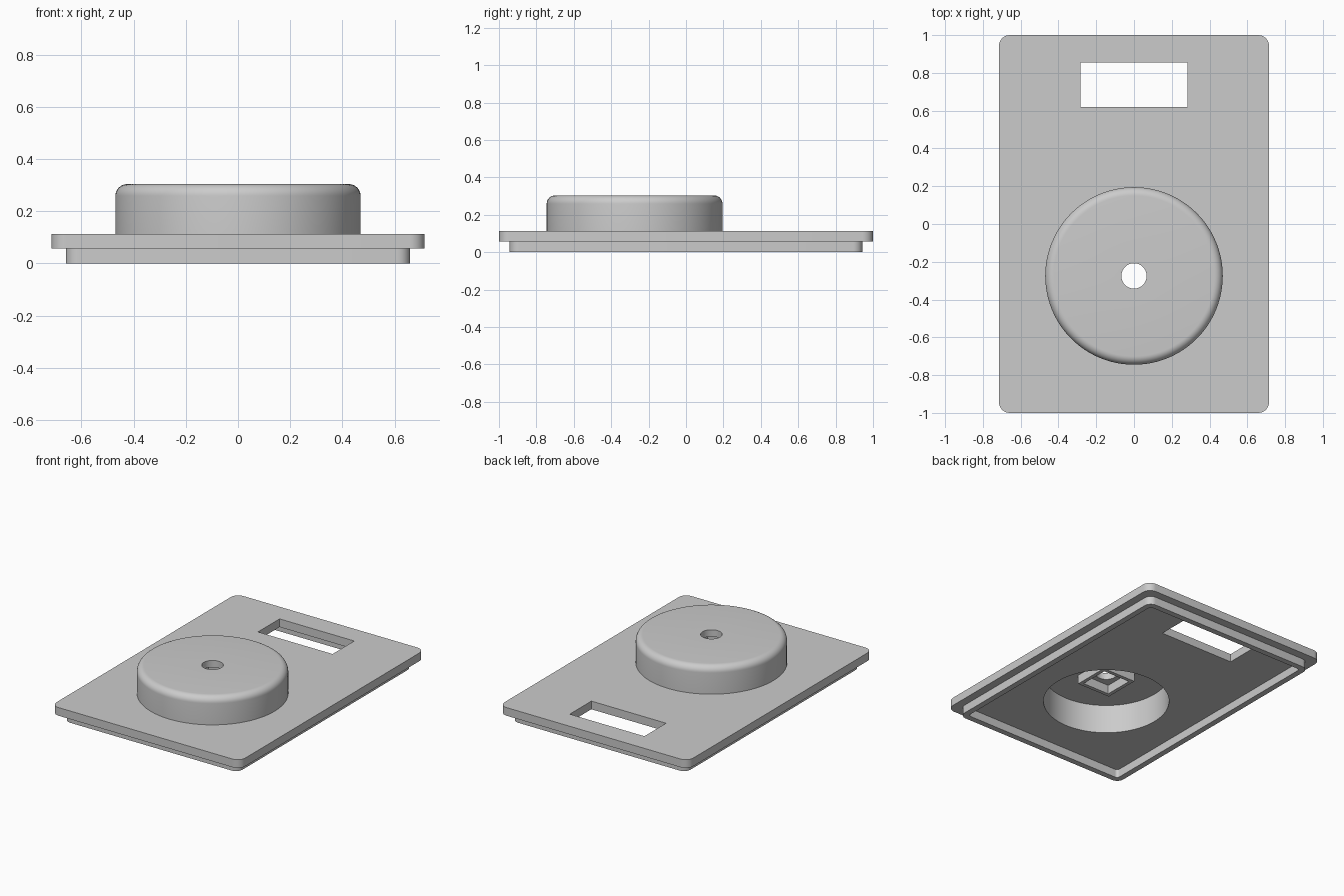
import bpy, bmesh
from math import sin, cos, pi, radians
from mathutils import Vector

cube = bpy.data.objects.get("Cube")
if cube:
    bpy.data.objects.remove(cube, do_unlink=True)

# One grey material for every part
grey = bpy.data.materials.new("plain grey")
grey.use_nodes = True
colour = (0.6, 0.6, 0.6, 1)
grey.diffuse_color = colour
grey.node_tree.nodes["Principled BSDF"].inputs["Base Color"].default_value = colour

SEGMENTS = 96
DOME_Y = -0.275
PLATE_BOTTOM, PLATE_TOP = 0.057, 0.113
DOME_TOP, CEILING = 0.304, 0.257
DOME_R, BORE_R, HOLE_R, FILLET = 0.47, 0.40, 0.067, 0.045


def finish(name, bm):
    """Turn a bmesh into a shaded, coloured object."""
    bmesh.ops.recalc_face_normals(bm, faces=bm.faces)
    mesh = bpy.data.meshes.new(name)
    bm.to_mesh(mesh)
    bm.free()
    mesh.materials.append(grey)
    obj = bpy.data.objects.new(name, mesh)
    bpy.context.collection.objects.link(obj)
    bpy.ops.object.select_all(action='DESELECT')
    obj.select_set(True)
    bpy.context.view_layer.objects.active = obj
    bpy.ops.object.shade_smooth_by_angle(angle=radians(30))
    return obj


def rectangle(hx, hy, cy=0):
    return [(-hx, cy - hy), (hx, cy - hy), (hx, cy + hy), (-hx, cy + hy)]


def rounded_rectangle(hx, hy, r, steps=8):
    points = []
    for corner, (sx, sy) in enumerate([(1, 1), (-1, 1), (-1, -1), (1, -1)]):
        for i in range(steps + 1):
            a = (corner + i / steps) * pi / 2
            points.append((sx * (hx - r) + r * cos(a), sy * (hy - r) + r * sin(a)))
    return points


def circle(r, cy):
    turn = 2 * pi / SEGMENTS
    return [(r * cos(i * turn), cy + r * sin(i * turn)) for i in range(SEGMENTS)]


def prism(name, loops, z0, z1):
    """Extrude an outline; the loops after the first are holes."""
    bm = bmesh.new()
    for loop in loops:
        verts = [bm.verts.new((x, y, z0)) for x, y in loop]
        for a, b in zip(verts, verts[1:] + verts[:1]):
            bm.edges.new((a, b))
    bmesh.ops.triangle_fill(bm, edges=bm.edges[:], use_beauty=True, normal=(0, 0, 1))
    top = bmesh.ops.extrude_face_region(bm, geom=bm.faces[:], use_keep_orig=True)
    verts = [v for v in top["geom"] if isinstance(v, bmesh.types.BMVert)]
    bmesh.ops.translate(bm, verts=verts, vec=(0, 0, z1 - z0))
    return finish(name, bm)


def lathe(name, profile, cy):
    """Spin a radius and height profile about a vertical axis."""
    bm = bmesh.new()
    verts = [bm.verts.new((r, cy, z)) for r, z in profile]
    edges = [bm.edges.new(pair) for pair in zip(verts, verts[1:])]
    bmesh.ops.spin(bm, geom=verts + edges, cent=Vector((0, cy, 0)), axis=(0, 0, 1),
                   angle=2 * pi, steps=SEGMENTS)
    bmesh.ops.remove_doubles(bm, verts=bm.verts, dist=0.0001)
    return finish(name, bm)


# Cover plate with the window and the opening under the dome
prism("cover_plate",
      [rounded_rectangle(0.715, 1, 0.057), rectangle(0.283, 0.117, 0.737),
       circle(BORE_R, DOME_Y)], PLATE_BOTTOM, PLATE_TOP)

# Locating lip around the underside
prism("locating_lip",
      [rounded_rectangle(0.66, 0.943, 0.05), rounded_rectangle(0.62, 0.903, 0.02)],
      0, PLATE_BOTTOM)

# Hollow round housing with a filleted rim and a centre hole
fillet = [(DOME_R - FILLET + FILLET * cos(a), DOME_TOP - FILLET + FILLET * sin(a))
          for a in (i * pi / 16 for i in range(9))]
lathe("round_housing",
      [(DOME_R, PLATE_TOP)] + fillet +
      [(HOLE_R, DOME_TOP), (HOLE_R, CEILING), (BORE_R, CEILING), (BORE_R, PLATE_TOP)],
      DOME_Y)

# Square socket hanging from the housing ceiling
prism("square_socket",
      [rectangle(0.127, 0.127, DOME_Y), rectangle(0.102, 0.102, DOME_Y)],
      0.195, CEILING)
